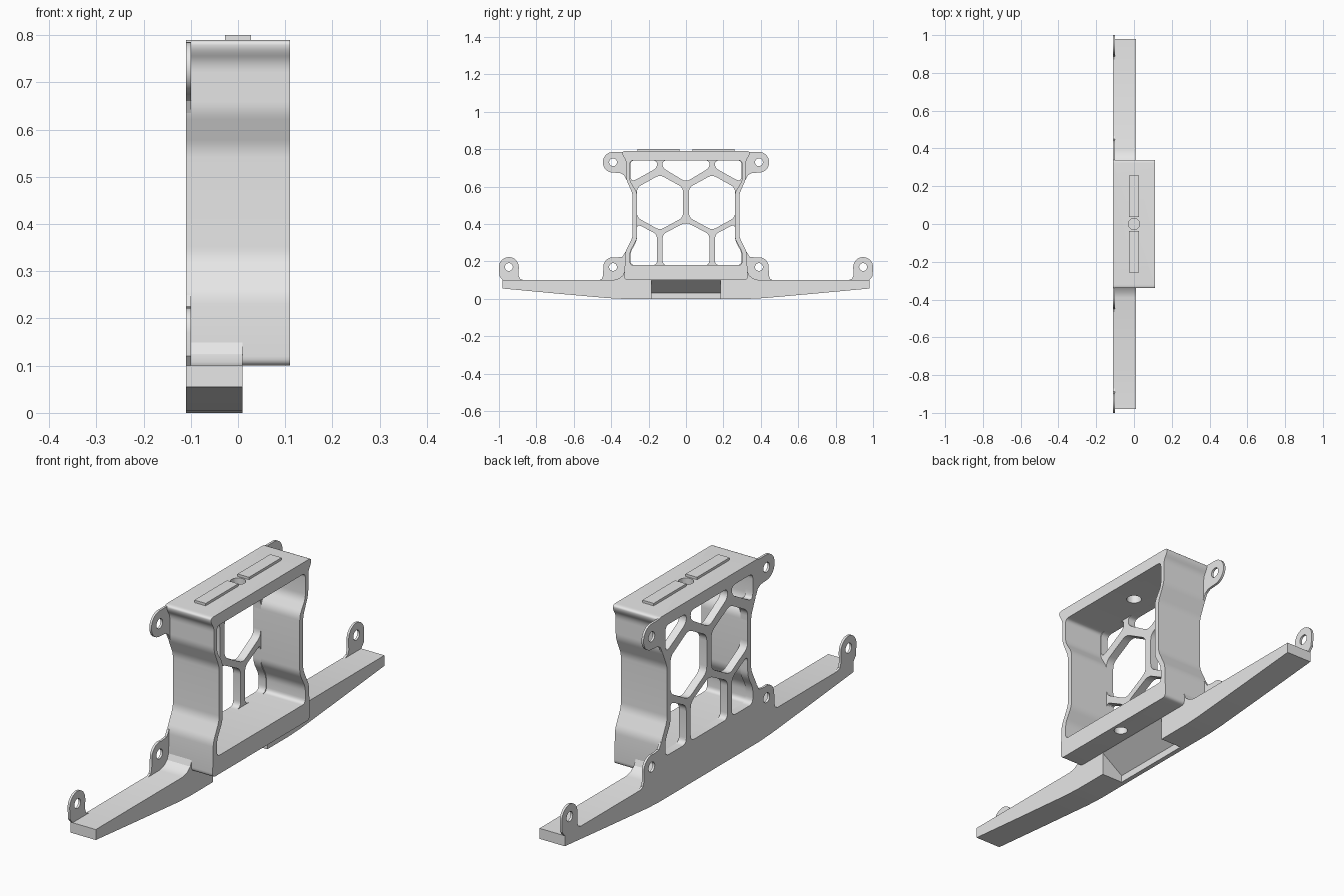
import bpy, bmesh, math
from mathutils import Matrix, Vector

if "Cube" in bpy.data.objects:
    bpy.data.objects.remove(bpy.data.objects["Cube"])

grey = bpy.data.materials.new("light_grey")
grey.use_nodes = True
grey.diffuse_color = (0.8, 0.8, 0.8, 1)
grey.node_tree.nodes["Principled BSDF"].inputs["Base Color"].default_value = (0.8, 0.8, 0.8, 1)

# Maps a flat drawing (u, v) and its depth onto (y, z) and x
SIDE = Matrix(((0, 0, 1, 0), (1, 0, 0, 0), (0, 1, 0, 0), (0, 0, 0, 1)))


def add_mesh(name, mesh):
    obj = bpy.data.objects.new(name, mesh)
    bpy.context.collection.objects.link(obj)
    mesh.materials.clear()
    mesh.materials.append(grey)
    return obj


def rounded(points, radius, steps=5):
    """Round every corner of a closed polygon."""
    out = []
    pts = [Vector(p) for p in points]
    for i, p in enumerate(pts):
        a, b = pts[i - 1] - p, pts[(i + 1) % len(pts)] - p
        start = p + a.normalized() * min(radius, a.length * 0.45)
        end = p + b.normalized() * min(radius, b.length * 0.45)
        for k in range(steps + 1):
            t = k / steps
            out.append(start * (1 - t) ** 2 + p * 2 * t * (1 - t) + end * t * t)
    return out


def arc(cy, cz, r, start, end, steps=16):
    angles = [math.radians(start + (end - start) * k / steps) for k in range(steps + 1)]
    return [(cy + r * math.cos(a), cz + r * math.sin(a)) for a in angles]


def mirrored(half):
    """Close a right-hand half outline with its reflection."""
    return half + [(-y, z) for y, z in reversed(half)]


def flip(points):
    return [(-y, z) for y, z in points]


def slab(name, loops, x0, x1):
    """Extrude an outline with holes between two x positions."""
    curve = bpy.data.curves.new(name, "CURVE")
    curve.dimensions = "2D"
    curve.fill_mode = "BOTH"
    curve.extrude = (x1 - x0) / 2
    for loop in loops:
        spline = curve.splines.new("POLY")
        spline.points.add(len(loop) - 1)
        for point, (u, v) in zip(spline.points, loop):
            point.co = (u, v, 0, 1)
        spline.use_cyclic_u = True
    temp = bpy.data.objects.new(name, curve)
    bpy.context.collection.objects.link(temp)
    graph = bpy.context.evaluated_depsgraph_get()
    mesh = bpy.data.meshes.new_from_object(temp.evaluated_get(graph))
    bpy.data.objects.remove(temp)
    bm = bmesh.new()
    bm.from_mesh(mesh)
    bmesh.ops.remove_doubles(bm, verts=bm.verts, dist=0.0001)
    bmesh.ops.transform(bm, matrix=Matrix.Translation(((x0 + x1) / 2, 0, 0)) @ SIDE, verts=bm.verts)
    bmesh.ops.recalc_face_normals(bm, faces=bm.faces)
    bm.to_mesh(mesh)
    bm.free()
    return add_mesh(name, mesh)


def cut(obj, cutter):
    mod = obj.modifiers.new("cut", "BOOLEAN")
    mod.operation = "DIFFERENCE"
    mod.solver = "EXACT"
    mod.object = cutter
    cutter.hide_render = True
    cutter.hide_viewport = True
    cutter.display_type = "WIRE"


def hole_cutter(name, x, z0, z1, r):
    bm = bmesh.new()
    bmesh.ops.create_cone(bm, cap_ends=True, segments=32, radius1=r, radius2=r, depth=z1 - z0,
                          matrix=Matrix.Translation((x, 0, (z0 + z1) / 2)))
    mesh = bpy.data.meshes.new(name)
    bm.to_mesh(mesh)
    bm.free()
    return add_mesh(name, mesh)


parts = []

# Box frame: waisted tube open towards +x
outer = mirrored([(0.33, 0.10), (0.325, 0.25), (0.285, 0.33), (0.285, 0.56),
                  (0.32, 0.64), (0.32, 0.74), (0.34, 0.77), (0.34, 0.79)])
inner = mirrored([(0.30, 0.18), (0.30, 0.25), (0.262, 0.32), (0.262, 0.57),
                  (0.30, 0.63), (0.30, 0.74)])
frame = slab("box_frame", [rounded(outer, 0.02), rounded(inner, 0.02)], -0.11, 0.11)
cut(frame, hole_cutter("top_hole_cutter", 0, 0.70, 0.85, 0.03))
cut(frame, hole_cutter("bottom_hole_cutter", 0.07, 0.05, 0.15, 0.027))
parts.append(frame)

# Honeycomb panel across the -x side
panel = mirrored([(0.315, 0.13), (0.312, 0.25), (0.274, 0.33), (0.274, 0.56),
                  (0.31, 0.64), (0.31, 0.77)])
hexagon = [(0.262, 0.595), (0.14, 0.663), (0.016, 0.595), (0.016, 0.435), (0.14, 0.367), (0.262, 0.435)]
top_corner = [(0.155, 0.74), (0.155, 0.70), (0.28, 0.63), (0.297, 0.64), (0.297, 0.74)]
low_corner = [(0.297, 0.18), (0.155, 0.18), (0.155, 0.345), (0.262, 0.40), (0.262, 0.31), (0.297, 0.25)]
top_middle = [(-0.125, 0.74), (-0.125, 0.70), (0, 0.625), (0.125, 0.70), (0.125, 0.74)]
low_middle = [(-0.125, 0.18), (-0.125, 0.345), (0, 0.41), (0.125, 0.345), (0.125, 0.18)]
holes = [top_middle, low_middle]
for shape in (hexagon, top_corner, low_corner):
    holes += [shape, flip(shape)]
parts.append(slab("honeycomb_panel", [panel] + [rounded(h, 0.025) for h in holes], -0.11, -0.075))

# Long tapered foot bar with a sloping pocket under the box
bar = mirrored([(0.34, 0), (0.42, 0.004), (0.70, 0.029), (0.98, 0.055), (0.98, 0.10),
                (0.39, 0.10), (0.36, 0.108), (0.338, 0.125), (0.328, 0.15), (0.30, 0.15)])
foot = slab("foot_bar", [bar], -0.11, 0.01)
section = [(0.01, 0.10), (-0.09, 0.03), (-0.09, -0.02), (0.03, -0.02), (0.03, 0.10)]
bm = bmesh.new()
face = bm.faces.new([bm.verts.new((x, -0.185, z)) for x, z in section])
ext = bmesh.ops.extrude_face_region(bm, geom=[face])
bmesh.ops.translate(bm, vec=(0, 0.37, 0), verts=[v for v in ext["geom"] if isinstance(v, bmesh.types.BMVert)])
bmesh.ops.recalc_face_normals(bm, faces=bm.faces)
pocket = bpy.data.meshes.new("pocket_cutter")
bm.to_mesh(pocket)
bm.free()
cut(foot, add_mesh("pocket_cutter", pocket))
parts.append(foot)

# Thin mounting ears, mirrored front and back
ears = {
    "upper_ear": ((0.39, 0.73), [(0.30, 0.785)] + arc(0.39, 0.73, 0.055, 90, -90)
                  + [(0.35, 0.672), (0.33, 0.66), (0.318, 0.635), (0.30, 0.635)]),
    "lower_ear": ((0.39, 0.17), [(0.30, 0.08), (0.30, 0.25), (0.325, 0.25), (0.34, 0.225)]
                  + arc(0.39, 0.17, 0.052, 105, 0) + [(0.443, 0.125), (0.45, 0.107), (0.465, 0.10), (0.465, 0.08)]),
    "end_ear": ((0.947, 0.17), [(0.87, 0.08), (0.87, 0.10), (0.888, 0.107), (0.895, 0.125)]
                + arc(0.947, 0.17, 0.053, 180, 0) + [(0.997, 0.12), (0.98, 0.10), (0.98, 0.08)]),
}
for name, (centre, outline) in ears.items():
    bolt = arc(*centre, 0.021, 0, 345, 23)
    for side, change in (("front", flip), ("back", list)):
        parts.append(slab(side + "_" + name, [change(outline), change(bolt)], -0.11, -0.10))

# Raised pads on the top, either side of the hole
for side, sign in (("front", -1), ("back", 1)):
    bm = bmesh.new()
    bmesh.ops.create_cube(bm, size=1, matrix=Matrix.Translation((0, sign * 0.147, 0.793))
                          @ Matrix.Diagonal((0.054, 0.222, 0.015, 1)))
    mesh = bpy.data.meshes.new("pad")
    bm.to_mesh(mesh)
    bm.free()
    parts.append(add_mesh(side + "_top_pad", mesh))

# Smooth shading with sharp edges kept
bpy.ops.object.select_all(action="DESELECT")
for obj in parts:
    obj.select_set(True)
bpy.context.view_layer.objects.active = frame
bpy.ops.object.shade_smooth_by_angle(angle=math.radians(30))
